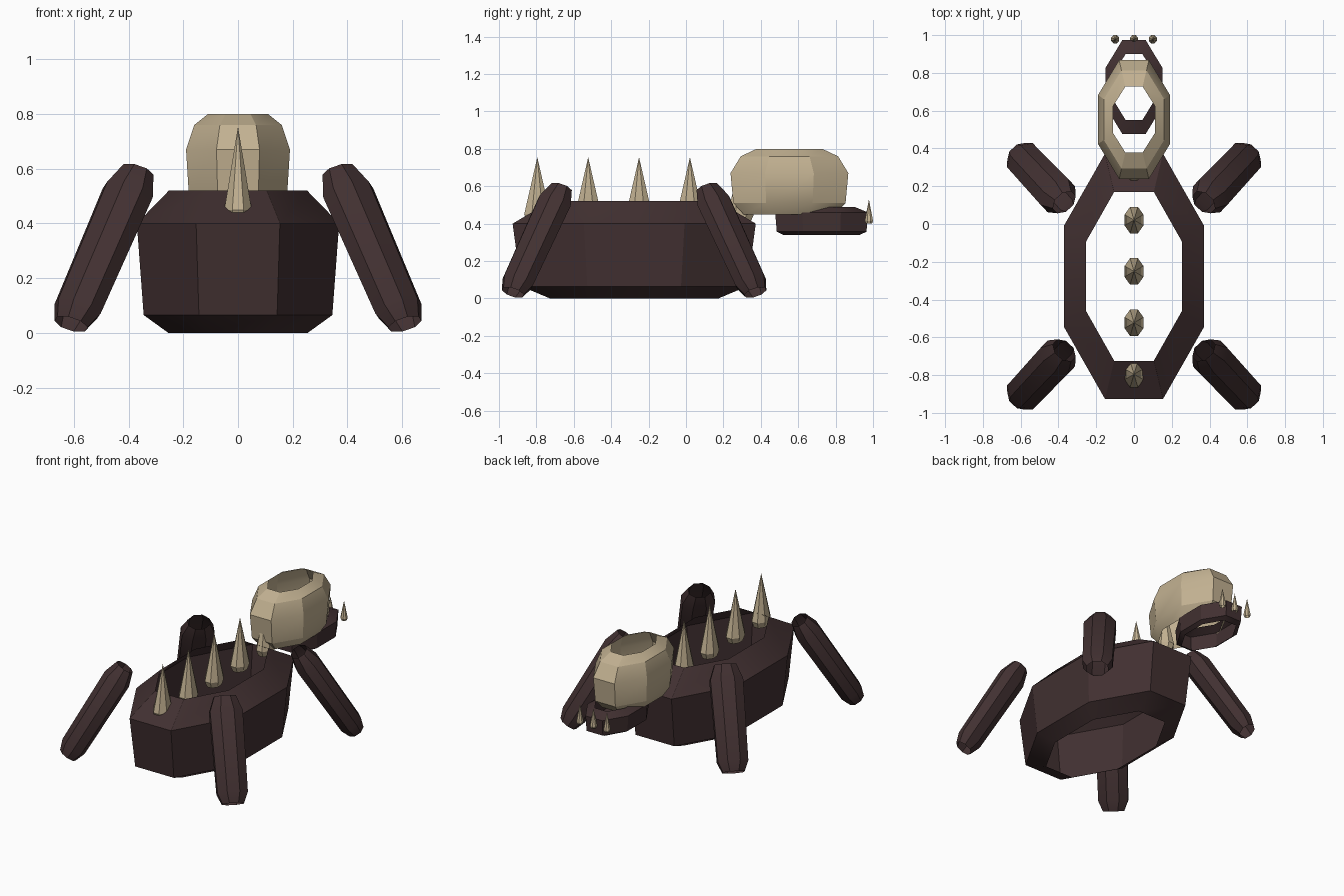
import bpy, bmesh, math
from mathutils import Vector, Matrix

if "Cube" in bpy.data.objects:
    bpy.data.objects.remove(bpy.data.objects["Cube"], do_unlink=True)


def material(name, rgb):
    m = bpy.data.materials.new(name)
    m.use_nodes = True
    m.diffuse_color = (*rgb, 1)
    m.node_tree.nodes["Principled BSDF"].inputs["Base Color"].default_value = (*rgb, 1)
    m.roughness = 0.8
    return m


HIDE = material("dark_brown_hide", (0.054, 0.030, 0.031))
BONE = material("bone_beige", (0.54, 0.44, 0.285))

# octagon with flat sides facing the axes, touching the unit square
K = math.tan(math.pi / 8)
OCT = [(1, -K), (1, K), (K, 1), (-K, 1), (-1, K), (-1, -K), (-K, -1), (K, -1)]


def shell(name, mat, rings, matrix=Matrix()):
    """Open-ended octagonal tube; rings are (z, half x, half y), a zero ring is a point."""
    bm = bmesh.new()
    loops = []
    for z, rx, ry in rings:
        if rx == 0:
            loops.append([bm.verts.new((0, 0, z))] * 8)
        else:
            loops.append([bm.verts.new((x * rx, y * ry, z)) for x, y in OCT])
    for a, b in zip(loops, loops[1:]):
        for i in range(8):
            j = (i + 1) % 8
            corners = [a[i], a[j], b[j], b[i]]
            bm.faces.new(list(dict.fromkeys(corners)))
    bmesh.ops.transform(bm, matrix=matrix, verts=bm.verts)
    bmesh.ops.recalc_face_normals(bm, faces=bm.faces)
    me = bpy.data.meshes.new(name)
    bm.to_mesh(me)
    bm.free()
    me.materials.append(mat)
    ob = bpy.data.objects.new(name, me)
    bpy.context.collection.objects.link(ob)
    bpy.ops.object.select_all(action='DESELECT')
    ob.select_set(True)
    bpy.context.view_layer.objects.active = ob
    bpy.ops.object.shade_smooth_by_angle(angle=math.radians(28))
    return ob


def at(x, y, z=0):
    return Matrix.Translation((x, y, z))


# Body, skull and lower jaw
shell("body", HIDE, [(0, 0.255, 0.45), (0.065, 0.345, 0.605),
                     (0.40, 0.37, 0.65), (0.52, 0.253, 0.447)], at(0, -0.277))
shell("skull", BONE, [(0.45, 0.145, 0.245), (0.51, 0.18, 0.30), (0.67, 0.19, 0.315),
                      (0.76, 0.16, 0.26), (0.80, 0.11, 0.175)], at(0, 0.553))
shell("jaw", HIDE, [(0.34, 0.12, 0.205), (0.357, 0.145, 0.24),
                    (0.46, 0.15, 0.248), (0.49, 0.107, 0.175)], at(0, 0.725))

# Row of back spikes
for i in range(5):
    shell(f"back_spike_{i + 1}", BONE,
          [(0.41, 0.038, 0.053), (0.45, 0.05, 0.07), (0.755, 0, 0)],
          at(0, -0.795 + 0.272 * i))

# Jaw teeth
for i, x in enumerate((-0.1, 0, 0.1)):
    shell(f"tooth_{i + 1}", BONE,
          [(0.40, 0.015, 0.016), (0.415, 0.021, 0.022), (0.53, 0, 0)], at(x, 0.978))

# Four splayed legs, leaning in towards the body at the top
LEN = 0.66
PROFILE = [(-0.5, 0.66), (-0.40, 0.93), (0.36, 1.0), (0.5, 0.66)]
for side, sx in (("left", 1), ("right", -1)):
    for end, sy, cy in (("head", 1, 0.243), ("tail", -1, -0.797)):
        up = Vector((-0.24 * sx, -0.255 * sy, 0.555)).normalized()
        tangent = up.cross(Vector((0, 0, 1))).normalized()
        normal = up.cross(tangent)
        rot = Matrix((tangent, normal, up)).transposed().to_4x4()
        shell(f"{side}_{end}_leg", HIDE,
              [(t * LEN, 0.1 * r, 0.077 * r) for t, r in PROFILE],
              at(0.49 * sx, cy, 0.311) @ rot)
